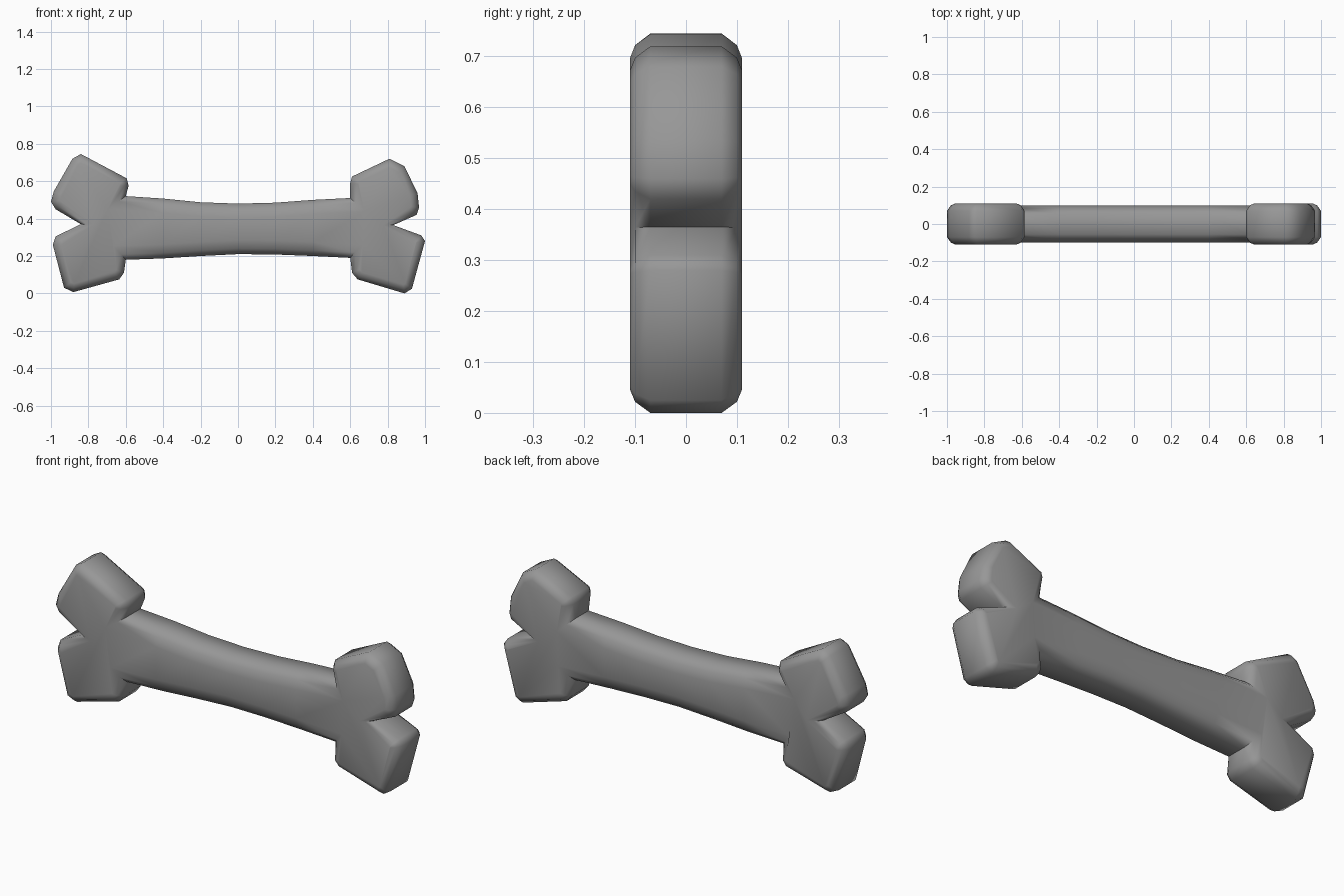
import bpy, bmesh, math
from mathutils import Vector

cube = bpy.data.objects.get("Cube")
if cube:
    bpy.data.objects.remove(cube, do_unlink=True)

# One plain grey material
grey = bpy.data.materials.new("bone grey")
grey.use_nodes = True
colour = (0.31, 0.31, 0.31, 1)
grey.diffuse_color = colour
bsdf = grey.node_tree.nodes["Principled BSDF"]
bsdf.inputs["Base Color"].default_value = colour
bsdf.inputs["Roughness"].default_value = 0.7

# Outline of the bone (x, z), anticlockwise from the upper left neck
left_end = [(-.60, .52), (-.585, .575), (-.595, .615), (-.84, .745), (-.885, .72),
            (-.985, .545), (-1.0, .49), (-.975, .45), (-.84, .37), (-.975, .305),
            (-.99, .26), (-.93, .03), (-.88, .007), (-.635, .075), (-.61, .11), (-.60, .18)]
shaft_low = [(-.4, .187), (-.2, .20), (0, .21), (.2, .208), (.4, .20)]
right_end = [(.60, .19), (.61, .11), (.64, .075), (.89, .0), (.93, .025), (1.0, .28),
             (.98, .31), (.83, .365), (.955, .42), (.968, .46), (.96, .535), (.89, .68),
             (.81, .72), (.61, .625), (.60, .59), (.60, .51)]
shaft_top = [(.4, .50), (.2, .485), (0, .48), (-.2, .487), (-.4, .507)]
outline = [Vector(p) for p in left_end + shaft_low + right_end + shaft_top]
count = len(outline)
a, b = len(left_end), len(left_end) + len(shaft_low)
c = b + len(right_end)


def is_shaft(i):
    return a - 1 <= i <= b or i >= c - 1 or i == 0


def inset(i, amount):
    """Move an outline point inwards along its mitre."""
    p = outline[i]
    d1 = (p - outline[i - 1]).normalized()
    d2 = (outline[(i + 1) % count] - p).normalized()
    n1, n2 = Vector((-d1.y, d1.x)), Vector((-d2.y, d2.x))
    return p + (n1 + n2) * amount / max(1 + n1.dot(n2), 0.6)


# Rounded rim, as (depth, inset) from the front face to the back face
knob_rim = [(.11, .042), (.10, .02), (.07, 0)]
shaft_rim = [(.10, .075), (.085, .03), (.055, 0)]

bm = bmesh.new()
rings = []
for side in (-1, 1):
    levels = range(3) if side < 0 else reversed(range(3))
    for level in levels:
        ring = []
        for i in range(count):
            depth, amount = (shaft_rim if is_shaft(i) else knob_rim)[level]
            x, z = inset(i, amount)
            ring.append(bm.verts.new((x, side * depth, z)))
        rings.append(ring)

# Rim faces between neighbouring rings
for r, s in zip(rings, rings[1:]):
    for i in range(count):
        j = (i + 1) % count
        bm.faces.new((r[i], r[j], s[j], s[i]))

# Front and back: two knob faces joined by a strip along the shaft
for ring in (rings[0], rings[-1]):
    bm.faces.new(ring[:a])
    bm.faces.new(ring[b:c])
    low = ring[a - 1:b + 1]
    top = [ring[0]] + ring[:c - 2:-1]
    for k in range(len(low) - 1):
        bm.faces.new((low[k], low[k + 1], top[k + 1], top[k]))

bmesh.ops.recalc_face_normals(bm, faces=bm.faces)
mesh = bpy.data.meshes.new("bone")
bm.to_mesh(mesh)
bm.free()
mesh.materials.append(grey)
bone = bpy.data.objects.new("bone", mesh)
bpy.context.collection.objects.link(bone)

# Smooth shading, sharp only at the necks and clefts
bpy.context.view_layer.objects.active = bone
bone.select_set(True)
bpy.ops.object.shade_smooth_by_angle(angle=math.radians(62))
